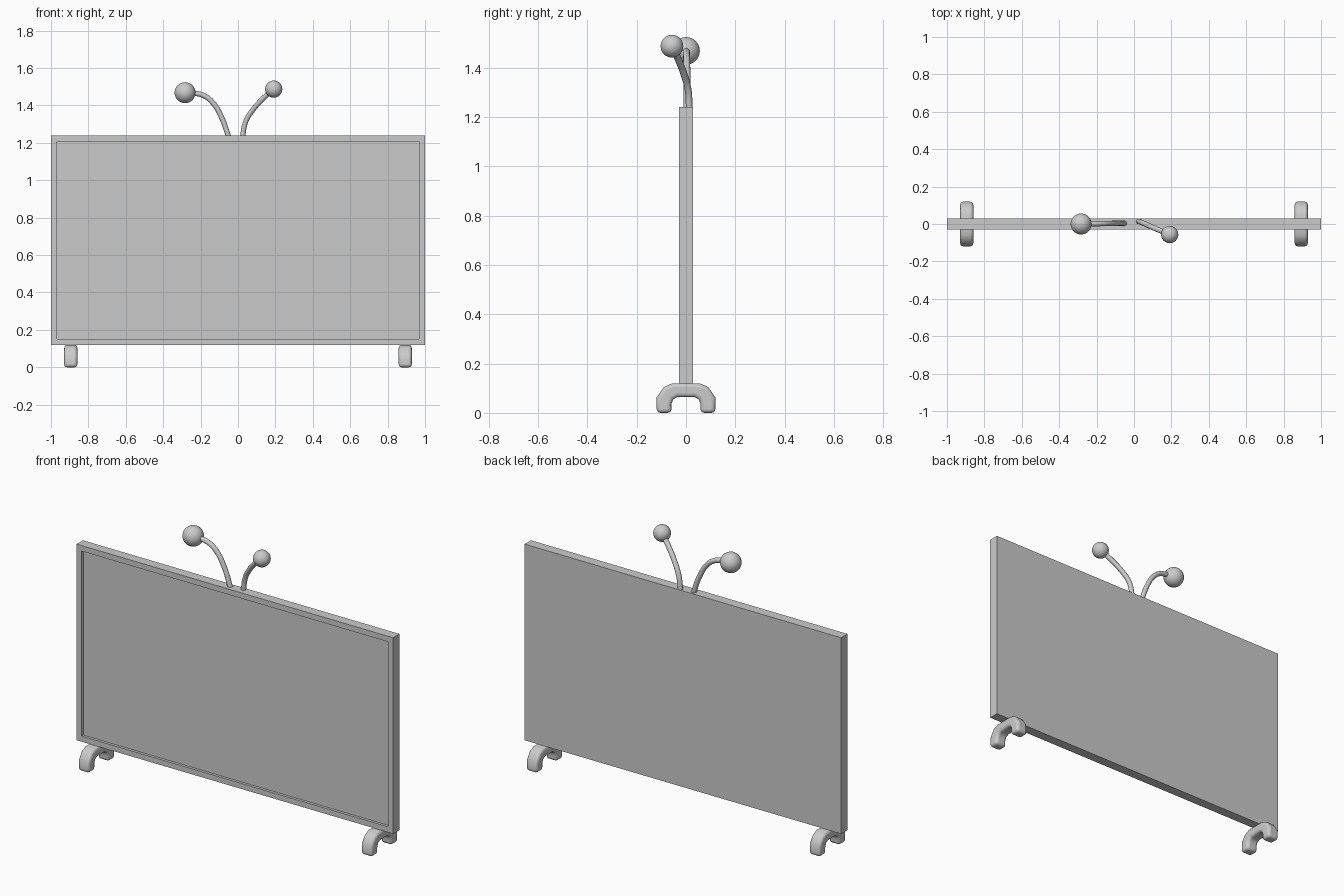
import bpy, bmesh, math
from mathutils import Vector

if "Cube" in bpy.data.objects:
    bpy.data.objects.remove(bpy.data.objects["Cube"])


def smooth(obj, angle=40):
    bpy.ops.object.select_all(action='DESELECT')
    obj.select_set(True)
    bpy.context.view_layer.objects.active = obj
    bpy.ops.object.shade_smooth_by_angle(angle=math.radians(angle))


def from_bmesh(name, bm):
    bmesh.ops.recalc_face_normals(bm, faces=bm.faces)
    me = bpy.data.meshes.new(name)
    bm.to_mesh(me)
    bm.free()
    obj = bpy.data.objects.new(name, me)
    bpy.context.collection.objects.link(obj)
    return obj


# Flat panel with a frame and a recessed screen on the front
bm = bmesh.new()
bmesh.ops.create_cube(bm, size=1)
for v in bm.verts:
    v.co = Vector((v.co.x * 2, v.co.y * 0.057, v.co.z * 1.12 + 0.68))
bm.normal_update()
front = min(bm.faces, key=lambda f: f.calc_center_median().y)
bmesh.ops.inset_region(bm, faces=[front], thickness=0.045)
screen = bmesh.ops.extrude_discrete_faces(bm, faces=[front])['faces'][0]
bmesh.ops.translate(bm, verts=screen.verts[:], vec=(0, 0.015, 0))
from_bmesh("panel", bm)

# Arched feet: half profile (y, z) mirrored, extruded across x, rounded rims
half = [(0.035, 0.064), (0.052, 0.055), (0.059, 0.036), (0.059, 0.0),
        (0.119, 0.0), (0.119, 0.063), (0.09, 0.105), (0.055, 0.12)]
profile = half + [(-y, z) for y, z in reversed(half)]
for side, x in (("left", -0.894), ("right", 0.894)):
    bm = bmesh.new()
    face = bm.faces.new([bm.verts.new((x - 0.035, y, z)) for y, z in profile])
    ext = bmesh.ops.extrude_face_region(bm, geom=[face])['geom']
    bmesh.ops.translate(bm, vec=(0.07, 0, 0),
                        verts=[g for g in ext if isinstance(g, bmesh.types.BMVert)])
    foot = from_bmesh(side + "_foot", bm)
    bev = foot.modifiers.new("round", 'BEVEL')
    bev.width, bev.segments = 0.016, 4
    bev.limit_method, bev.angle_limit = 'ANGLE', math.radians(60)
    smooth(foot, 50)


# Curved antenna rod with a ball on its tip
def antenna(side, points, ball, radius):
    cu = bpy.data.curves.new(side + "_antenna_rod", 'CURVE')
    cu.dimensions = '3D'
    cu.bevel_depth, cu.bevel_resolution = 0.014, 4
    cu.use_fill_caps = True
    cu.resolution_u = 8
    sp = cu.splines.new('BEZIER')
    path = points + [ball]
    sp.bezier_points.add(len(path) - 1)
    for bp, co in zip(sp.bezier_points, path):
        bp.co = co
        bp.handle_left_type = bp.handle_right_type = 'AUTO'
    rod = bpy.data.objects.new(side + "_antenna_rod", cu)
    bpy.context.collection.objects.link(rod)
    bpy.ops.mesh.primitive_uv_sphere_add(segments=32, ring_count=16,
                                         radius=radius, location=ball)
    tip = bpy.context.object
    tip.name = side + "_antenna_ball"
    smooth(tip)


antenna("left", [(-0.048, 0.004, 1.225), (-0.087, 0.004, 1.334), (-0.135, 0.003, 1.415),
                 (-0.178, 0.002, 1.45), (-0.23, 0.001, 1.465)],
        (-0.283, 0.0, 1.468), 0.056)
antenna("right", [(0.023, 0.014, 1.225), (0.041, 0.008, 1.313), (0.084, -0.011, 1.382),
                  (0.127, -0.03, 1.43), (0.159, -0.043, 1.46)],
        (0.191, -0.057, 1.487), 0.046)
